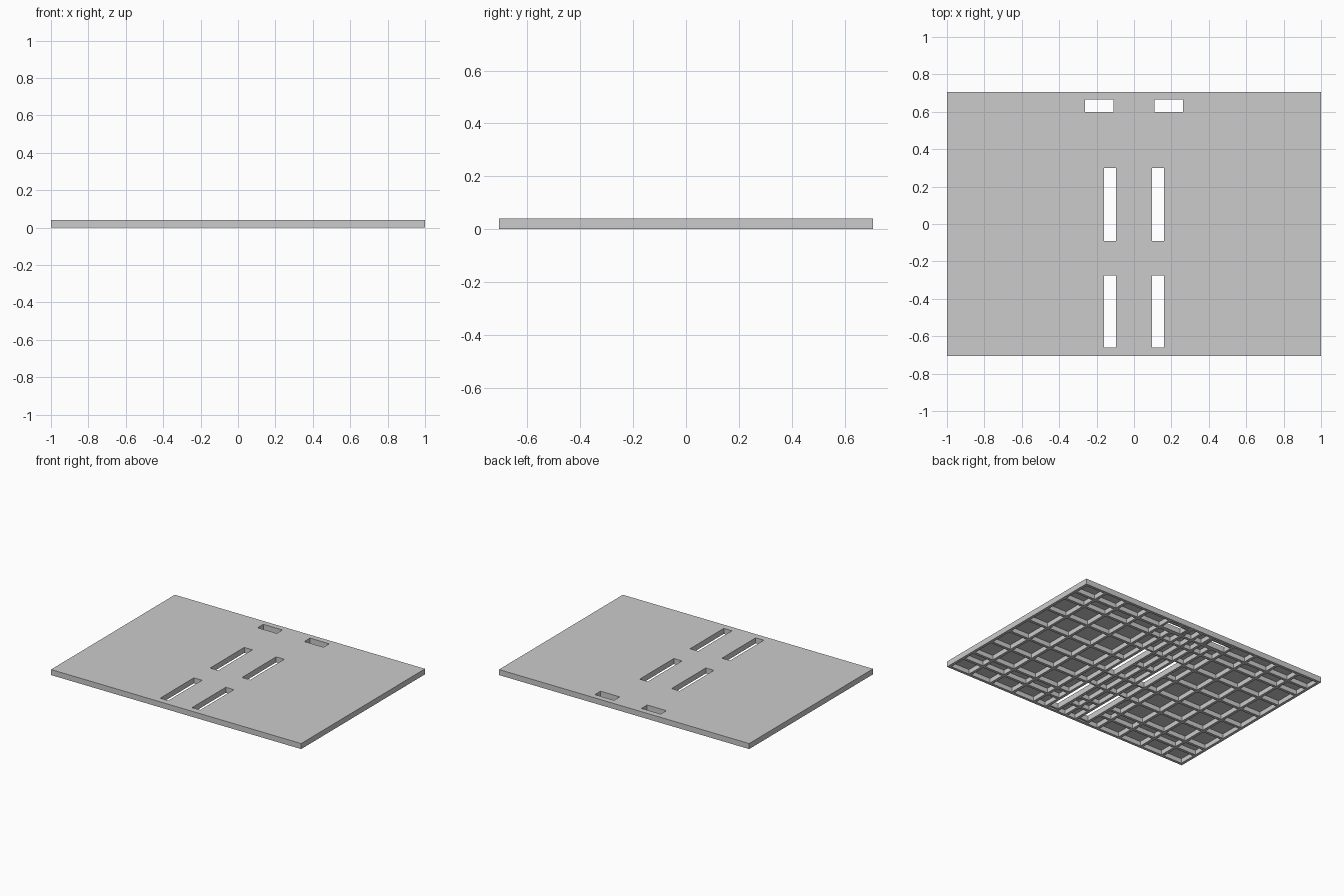
import bpy, bmesh

if "Cube" in bpy.data.objects:
    bpy.data.objects.remove(bpy.data.objects["Cube"])

HX, HY = 1.0, 0.707
TOP, UNDER = 0.04, 0.033
RIB = 0.02

# Through openings: (x0, x1, y0, y1), mirrored left to right
holes = []
for x0, x1, y0, y1 in [(0.095, 0.16, -0.66, -0.275),
                       (0.095, 0.16, -0.09, 0.30),
                       (0.11, 0.263, 0.60, 0.665)]:
    holes += [(x0, x1, y0, y1), (-x1, -x0, y0, y1)]

# Rib bands as rectangles
ribs = []
for x in (0.0, 0.27, 0.455, 0.64, 0.82):
    for s in ((1, -1) if x else (1,)):
        ribs.append((s * x - RIB / 2, s * x + RIB / 2, -HY, HY))
for y in (-0.555, -0.455, -0.275, -0.09, 0.10, 0.29, 0.47, 0.58):
    ribs.append((-HX, HX, y - RIB / 2, y + RIB / 2))
# Lengthwise ribs beside the slots
for s in (1, -1):
    for x in (0.085, 0.17):
        ribs.append((s * x - RIB / 2, s * x + RIB / 2, -HY, HY))
# Outer rim
ribs += [(-HX, -HX + RIB, -HY, HY), (HX - RIB, HX, -HY, HY),
         (-HX, HX, -HY, -HY + RIB), (-HX, HX, HY - RIB, HY)]
# Frames around openings
W = 0.012
ribs += [(a - W, b + W, c - W, d + W) for a, b, c, d in holes]


def inside(x, y, rects):
    return any(a < x < b and c < y < d for a, b, c, d in rects)


def breaks(lo, hi, vals):
    return sorted({round(v, 4) for v in vals if lo <= v <= hi} | {lo, hi})


def cell_slab(name, z0, z1, solid, rects):
    """Extruded slab made of the grid cells for which solid(x, y) holds."""
    xs = breaks(-HX, HX, [v for r in rects for v in r[:2]])
    ys = breaks(-HY, HY, [v for r in rects for v in r[2:]])
    bm = bmesh.new()
    cache = {}

    def vert(i, j):
        if (i, j) not in cache:
            cache[i, j] = bm.verts.new((xs[i], ys[j], z0))
        return cache[i, j]

    for i in range(len(xs) - 1):
        for j in range(len(ys) - 1):
            if solid((xs[i] + xs[i + 1]) / 2, (ys[j] + ys[j + 1]) / 2):
                bm.faces.new([vert(i, j), vert(i + 1, j),
                              vert(i + 1, j + 1), vert(i, j + 1)])
    ext = bmesh.ops.extrude_face_region(bm, geom=bm.faces[:], use_keep_orig=True)
    for v in ext["geom"]:
        if isinstance(v, bmesh.types.BMVert):
            v.co.z = z1
    bmesh.ops.recalc_face_normals(bm, faces=bm.faces[:])
    me = bpy.data.meshes.new(name)
    bm.to_mesh(me)
    bm.free()
    ob = bpy.data.objects.new(name, me)
    bpy.context.collection.objects.link(ob)
    return ob


# Thin top deck with openings
cell_slab("deck", UNDER, TOP, lambda x, y: not inside(x, y, holes), holes)

# Stiffening rib grid underneath
cell_slab("rib_grid", 0.0, UNDER,
          lambda x, y: inside(x, y, ribs) and not inside(x, y, holes),
          ribs + holes)
